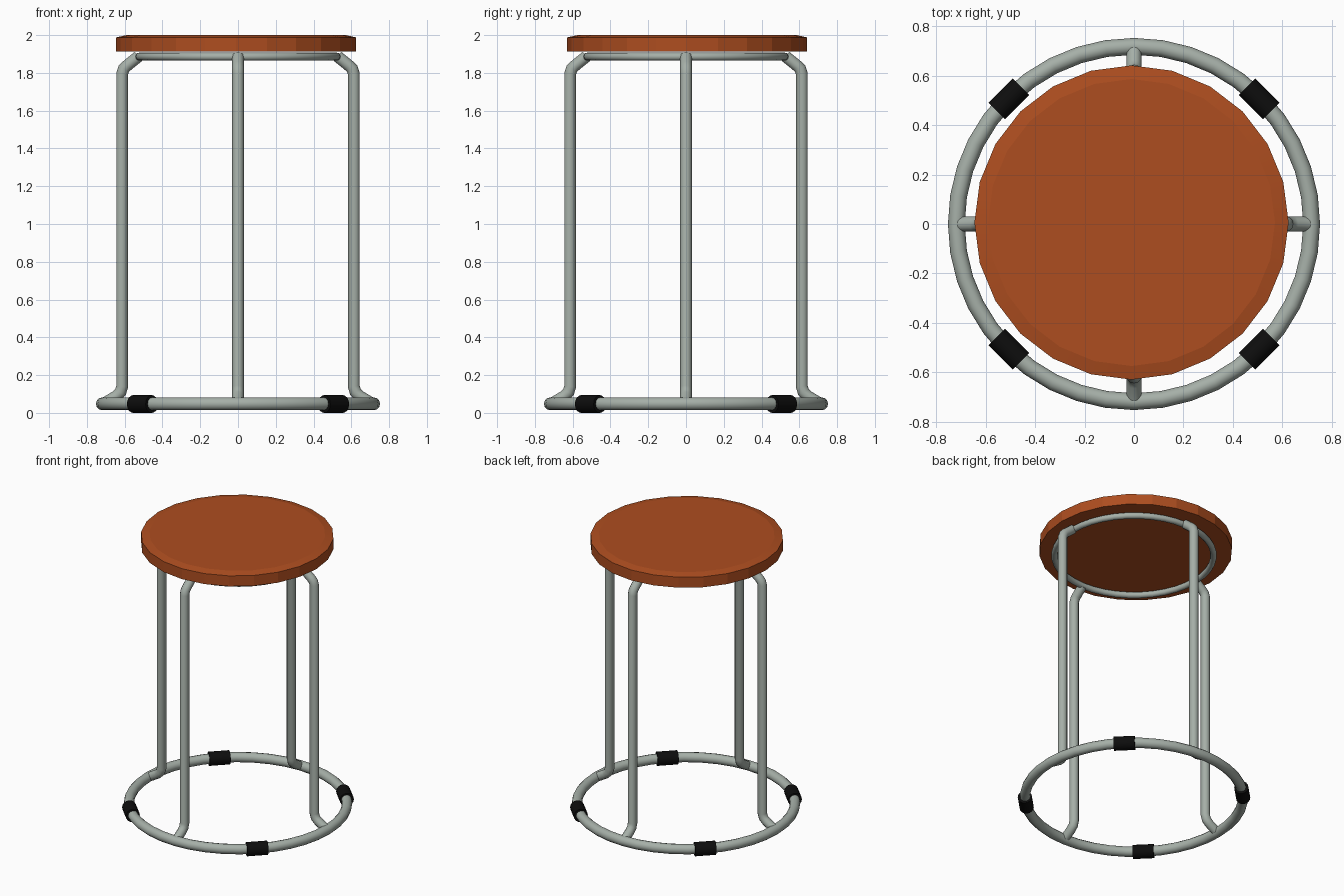
import bpy, bmesh
from math import sin, cos, pi, radians
from mathutils import Matrix, Vector

if "Cube" in bpy.data.objects:
    bpy.data.objects.remove(bpy.data.objects["Cube"])


def material(name, rgb):
    m = bpy.data.materials.new(name)
    m.diffuse_color = (*rgb, 1)
    m.use_nodes = True
    m.node_tree.nodes["Principled BSDF"].inputs["Base Color"].default_value = m.diffuse_color
    return m


METAL = material("grey_metal", (0.38, 0.43, 0.39))
WOOD = material("orange_wood", (0.42, 0.075, 0.014))
RUBBER = material("black_rubber", (0.004, 0.004, 0.004))


def finish(name, bm, mat, angle=40):
    me = bpy.data.meshes.new(name)
    bmesh.ops.recalc_face_normals(bm, faces=bm.faces)
    bm.to_mesh(me)
    bm.free()
    me.materials.append(mat)
    ob = bpy.data.objects.new(name, me)
    bpy.context.collection.objects.link(ob)
    bpy.ops.object.select_all(action='DESELECT')
    ob.select_set(True)
    bpy.context.view_layer.objects.active = ob
    bpy.ops.object.shade_smooth_by_angle(angle=radians(angle))
    return ob


def revolve(name, profile, n, mat, closed=False, centre=(0, 0), angle=40):
    """Spin (radius, z) points around z; open profiles get caps."""
    bm = bmesh.new()
    rings = [[bm.verts.new((centre[0] + r * cos(2 * pi * i / n),
                            centre[1] + r * sin(2 * pi * i / n), z))
              for i in range(n)] for r, z in profile]
    pairs = list(zip(rings, rings[1:] + rings[:1]))
    for a, b in pairs if closed else pairs[:-1]:
        for i in range(n):
            j = (i + 1) % n
            bm.faces.new((a[i], a[j], b[j], b[i]))
    if not closed:
        bm.faces.new(rings[0])
        bm.faces.new(rings[-1])
    return finish(name, bm, mat, angle)


def ring(name, major, minor, z, n, sides=12):
    prof = [(major + minor * cos(2 * pi * k / sides),
             z + minor * sin(2 * pi * k / sides)) for k in range(sides)]
    return revolve(name, prof, n, METAL, closed=True)


def leg(name, turn, path, r=0.031, sides=12):
    """Sweep a circle along a (radius, z) path, mitred at the bends."""
    bm = bmesh.new()
    pts = [Vector((p[0], 0, p[1])) for p in path]
    rot = Matrix.Rotation(turn, 3, 'Z')
    loops = []
    for i, p in enumerate(pts):
        d0 = (p - pts[i - 1]).normalized() if i else (pts[1] - p).normalized()
        d1 = (pts[i + 1] - p).normalized() if i < len(pts) - 1 else d0
        t = (d0 + d1).normalized()
        side = t.cross(Vector((0, 1, 0))) / t.dot(d0)
        loops.append([bm.verts.new(rot @ (p + r * (
            side * cos(2 * pi * k / sides) + Vector((0, sin(2 * pi * k / sides), 0)))))
            for k in range(sides)])
    for a, b in zip(loops, loops[1:]):
        for k in range(sides):
            j = (k + 1) % sides
            bm.faces.new((a[k], a[j], b[j], b[k]))
    bm.faces.new(loops[0])
    bm.faces.new(loops[-1])
    return finish(name, bm, METAL)


# Round seat with a slightly sloped rim
revolve("seat", [(0.635, 1.912), (0.635, 1.988), (0.58, 2.0)], 24, WOOD,
        centre=(-0.01, 0.006), angle=8)

# Ring under the seat and floor ring
ring("under_seat_ring", 0.524, 0.021, 1.886, 40)
ring("floor_ring", 0.718, 0.034, 0.048, 40)

# Four bent tube legs
PATH = [(0.700, 0.055), (0.645, 0.088), (0.622, 0.110), (0.613, 0.140),
        (0.613, 1.795), (0.604, 1.822), (0.588, 1.838), (0.527, 1.887)]
for i, side in enumerate(("right", "back", "left", "front")):
    leg(side + "_leg", i * pi / 2, PATH)

# Black rubber sleeves around the floor ring
for i, side in enumerate(("back_right", "back_left", "front_left", "front_right")):
    a = pi / 4 + i * pi / 2
    bm = bmesh.new()
    bmesh.ops.create_cone(bm, cap_ends=True, segments=16, radius1=0.047,
                          radius2=0.047, depth=0.14)
    bm.transform(Matrix.Translation((0.715 * cos(a), 0.715 * sin(a), 0.047))
                 @ Matrix.Rotation(a, 4, 'Z') @ Matrix.Rotation(pi / 2, 4, 'X'))
    finish(side + "_sleeve", bm, RUBBER)
